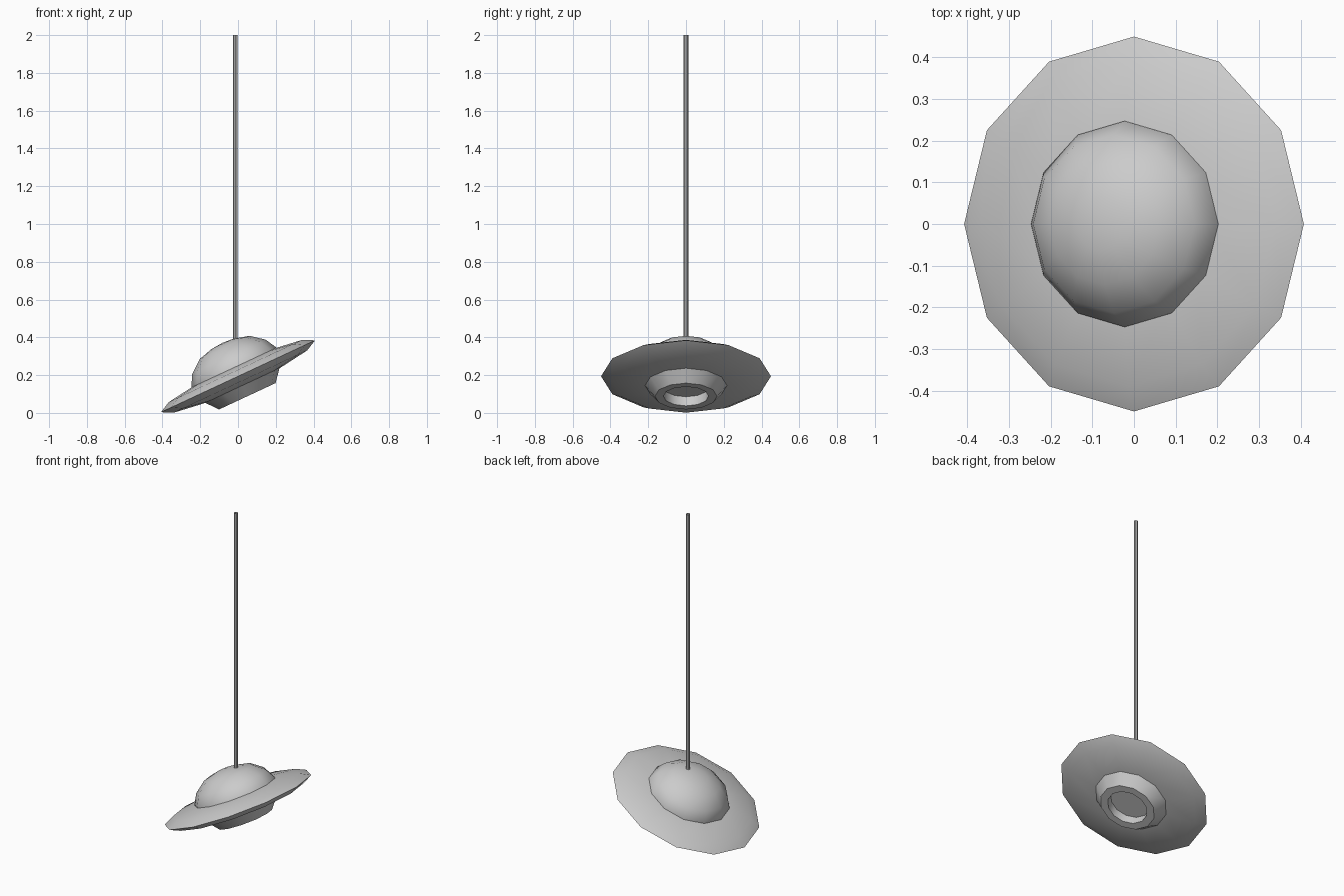
import bpy, bmesh
from math import cos, sin, pi, radians
from mathutils import Matrix, Vector

if "Cube" in bpy.data.objects:
    bpy.data.objects.remove(bpy.data.objects["Cube"])

# Shared placement of the tilted saucer
TILT = Matrix.Translation((0, 0, 0.194)) @ Matrix.Rotation(radians(-25), 4, 'Y')


def lathe(name, profile, sides, matrix):
    """Revolve (radius, height) points around z; radius 0 makes a pole."""
    bm = bmesh.new()
    rings = []
    for r, h in profile:
        count = 1 if r == 0 else sides
        rings.append([bm.verts.new(matrix @ Vector((r * cos(2 * pi * i / sides),
                                                    r * sin(2 * pi * i / sides), h)))
                      for i in range(count)])
    for a, b in zip(rings, rings[1:]):
        for i in range(sides):
            j = (i + 1) % sides
            quad = [a[i % len(a)], a[j % len(a)], b[j % len(b)], b[i % len(b)]]
            bm.faces.new(list(dict.fromkeys(quad)))
    mesh = bpy.data.meshes.new(name)
    bm.to_mesh(mesh)
    bm.free()
    obj = bpy.data.objects.new(name, mesh)
    bpy.context.collection.objects.link(obj)
    bpy.ops.object.select_all(action='DESELECT')
    obj.select_set(True)
    bpy.context.view_layer.objects.active = obj
    bpy.ops.object.shade_smooth_by_angle(angle=radians(35))
    return obj


# Saucer disc: a flattened sphere
disc = [(0, -0.062)]
disc += [(0.45 * cos(radians(a)), 0.062 * sin(radians(a))) for a in range(-60, 61, 30)]
disc += [(0, 0.062)]
lathe("saucer_disc", disc, 12, TILT)

# Cabin dome on top
lathe("dome", [(0.247, 0.045), (0.247, 0.055), (0.214, 0.114), (0.146, 0.168),
               (0.065, 0.19), (0, 0.195)], 12, TILT)

# Tapered ring below with a recessed opening
lathe("lower_ring", [(0, -0.064), (0.12, -0.064), (0.12, -0.117), (0.165, -0.117),
                     (0.222, -0.048)][::-1], 12, TILT @ Matrix.Scale(-1, 4, (0, 1, 0)))

# Hanging rod, an open tube
lathe("hanging_rod", [(0.012, 0.375), (0.012, 2.0)], 8,
      Matrix.Translation((-0.014, 0, 0)))
